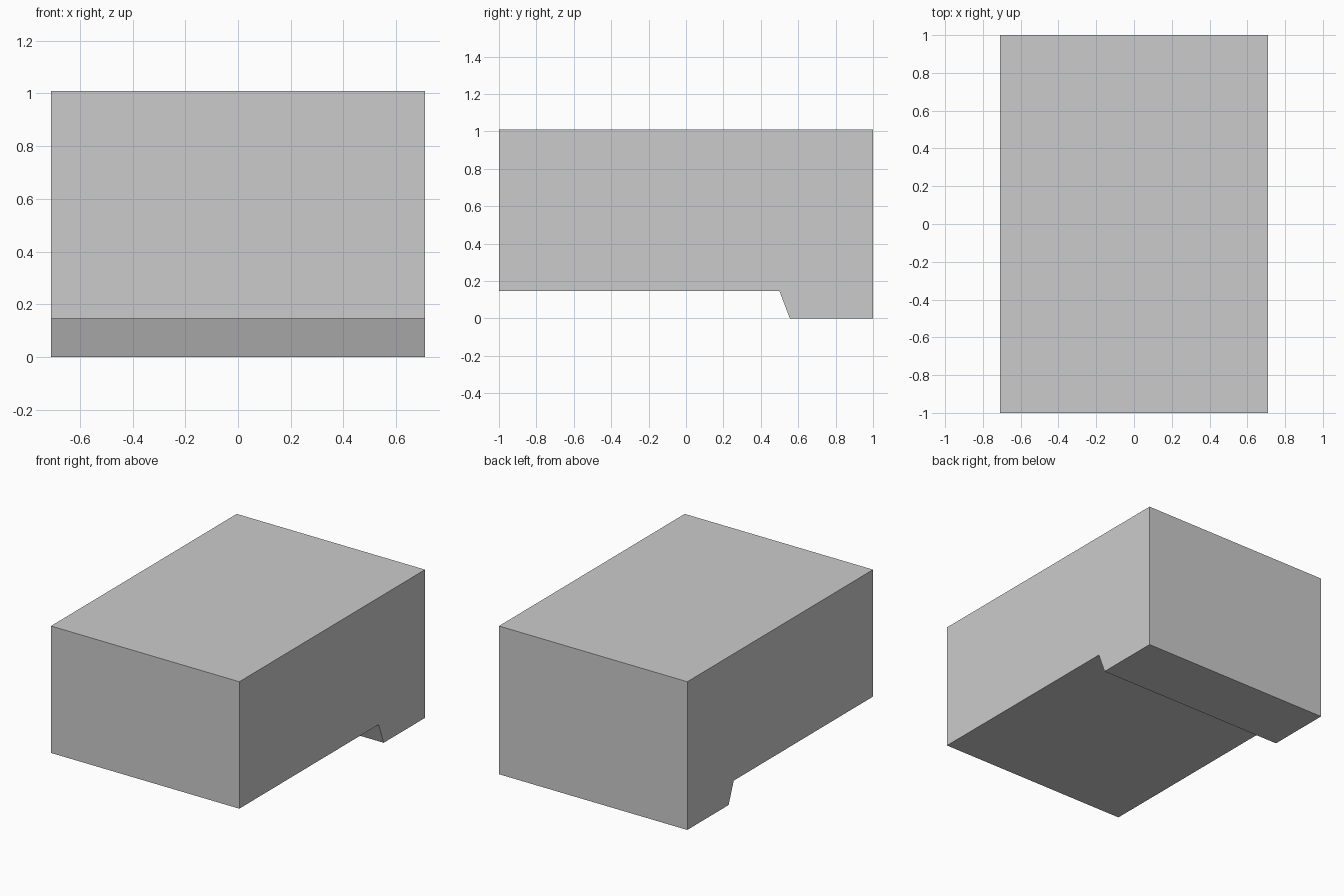
import bpy
import bmesh

if "Cube" in bpy.data.objects:
    bpy.data.objects.remove(bpy.data.objects["Cube"])

HALF_WIDTH = 0.71

# Side profile (y, z): raised underside with a sloped step down to the rear foot
profile = [(-1, 0.145), (0.5, 0.145), (0.555, 0), (1, 0), (1, 1.01), (-1, 1.01)]

# Block body: profile extruded across the full width
bm = bmesh.new()
side = bm.faces.new([bm.verts.new((-HALF_WIDTH, y, z)) for y, z in profile])
extruded = bmesh.ops.extrude_face_region(bm, geom=[side], use_keep_orig=True)["geom"]
moved = [v for v in extruded if isinstance(v, bmesh.types.BMVert)]
bmesh.ops.translate(bm, verts=moved, vec=(2 * HALF_WIDTH, 0, 0))
bmesh.ops.recalc_face_normals(bm, faces=bm.faces)

mesh = bpy.data.meshes.new("stepped_block")
bm.to_mesh(mesh)
bm.free()
bpy.context.collection.objects.link(bpy.data.objects.new("stepped_block", mesh))
